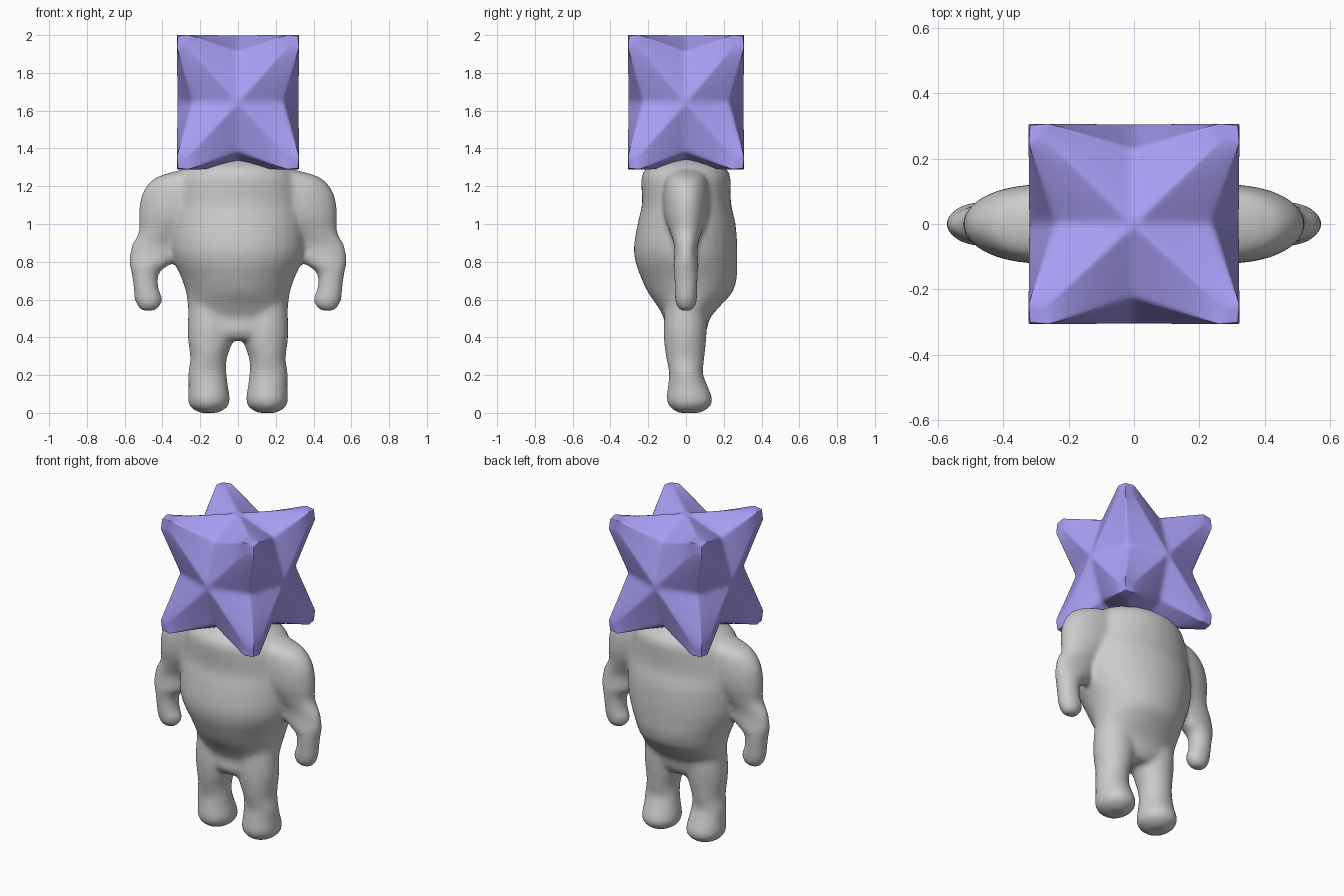
import bpy, bmesh
from math import cos, sin, tau
from itertools import product
from mathutils import Vector

if "Cube" in bpy.data.objects:
    bpy.data.objects.remove(bpy.data.objects["Cube"])


def spline(rows, steps=4):
    """Smoothly interpolate a list of sections (Catmull-Rom)."""
    rows = [Vector(r) for r in rows]
    out = []
    for i in range(len(rows) - 1):
        a, b, c, d = rows[max(i - 1, 0)], rows[i], rows[i + 1], rows[min(i + 2, len(rows) - 1)]
        for k in range(steps):
            t = k / steps
            out.append(b + .5 * t * (c - a + t * (2 * a - 5 * b + 4 * c - d
                                                  + t * (3 * b - 3 * c + d - a))))
    return out + [rows[-1]]


def loft(bm, sections, side=1, n=32):
    """Stack horizontal ellipses (z, cx, rx, cy, ry) into a closed form."""
    rings = []
    for z, cx, rx, cy, ry in spline(sections):
        rings.append([bm.verts.new((side * (cx + rx * cos(tau * i / n)),
                                    cy + ry * sin(tau * i / n), z)) for i in range(n)])
    faces = [bm.faces.new(rings[0]), bm.faces.new(rings[-1])]
    for a, b in zip(rings, rings[1:]):
        for i in range(n):
            j = (i + 1) % n
            faces.append(bm.faces.new((a[i], a[j], b[j], b[i])))
    bmesh.ops.recalc_face_normals(bm, faces=faces)


def make_object(name, bm):
    mesh = bpy.data.meshes.new(name)
    bm.to_mesh(mesh)
    bm.free()
    mesh.polygons.foreach_set("use_smooth", [True] * len(mesh.polygons))
    obj = bpy.data.objects.new(name, mesh)
    bpy.context.collection.objects.link(obj)
    return obj


def soften(obj, iterations):
    mod = obj.modifiers.new("Soften", 'SMOOTH')
    mod.factor = .5
    mod.iterations = iterations


# Body: torso, arms and legs fused into one soft skin
torso = [(1.355, 0, .07, 0, .05), (1.338, 0, .17, 0, .13), (1.305, 0, .26, 0, .2),
         (1.26, 0, .31, 0, .233), (1.2, 0, .33, 0, .236), (1.1, 0, .345, .003, .237),
         (1.0, 0, .356, .003, .26), (.88, 0, .356, -.002, .274), (.8, 0, .338, .002, .27),
         (.72, 0, .302, .015, .255), (.64, 0, .276, .022, .225), (.57, 0, .267, .015, .17),
         (.5, 0, .258, .005, .122), (.43, 0, .23, -.005, .113), (.385, 0, .12, -.005, .085)]
arm = [(1.29, .20, .09, 0, .06), (1.265, .23, .155, 0, .095), (1.23, .26, .2, 0, .112),
       (1.15, .29, .222, 0, .12), (1.05, .315, .21, 0, .116), (.96, .38, .145, 0, .086),
       (.89, .43, .133, 0, .063), (.83, .445, .13, 0, .063), (.785, .468, .108, 0, .067),
       (.74, .491, .073, 0, .064), (.66, .487, .067, 0, .061), (.61, .475, .075, 0, .06),
       (.57, .472, .064, 0, .052), (.54, .475, .038, 0, .03)]
leg = [(.6, .14, .12, .0, .11), (.47, .145, .122, -.003, .115), (.4, .145, .121, -.005, .113),
       (.34, .15, .109, -.005, .108), (.28, .157, .096, -.003, .1), (.21, .162, .102, .0, .09),
       (.14, .157, .105, .01, .106), (.07, .154, .112, .019, .123), (.03, .154, .097, .02, .105),
       (0, .154, .05, .018, .06)]
bm = bmesh.new()
loft(bm, torso)
for side in (-1, 1):
    loft(bm, arm, side)
    loft(bm, leg, side)
body = make_object("body", bm)
remesh = body.modifiers.new("Fuse", 'REMESH')
remesh.mode = 'VOXEL'
remesh.voxel_size = .013
remesh.use_smooth_shade = True
soften(body, 16)

# Head: eight-pointed star whose tips are cut flat by a box
half = Vector((.323, .307, .356))
centre = Vector((0, 0, 1.645))
bm = bmesh.new()


def point(v):
    return bm.verts.new(centre + Vector(v) * half)


for c in product((-1, 1), repeat=3):
    tip = point([.985 * s for s in c])
    edge = [point([.8 * s if i == k else s for i, s in enumerate(c)]) for k in range(3)]
    ridge = [point([s if i == k else .86 * s for i, s in enumerate(c)]) for k in range(3)]
    hub = [point([s if i == k else 0 for i, s in enumerate(c)]) for k in range(3)]
    valley = [point([0 if i == k else .75 * s for i, s in enumerate(c)]) for k in range(3)]
    for k in range(3):
        i, j = (k + 1) % 3, (k + 2) % 3
        bm.faces.new((tip, edge[i], ridge[k], edge[j]))
        bm.faces.new((ridge[i], hub[i], valley[k], edge[k]))
        bm.faces.new((ridge[j], hub[j], valley[k], edge[k]))
bmesh.ops.remove_doubles(bm, verts=bm.verts, dist=1e-4)
bmesh.ops.recalc_face_normals(bm, faces=bm.faces)
head = make_object("star_head", bm)
sub = head.modifiers.new("Divide", 'SUBSURF')
sub.subdivision_type = 'SIMPLE'
sub.levels = sub.render_levels = 4
soften(head, 5)
mat = bpy.data.materials.new("lilac")
mat.diffuse_color = (.40, .35, .92, 1)
mat.use_nodes = True
mat.node_tree.nodes["Principled BSDF"].inputs["Base Color"].default_value = mat.diffuse_color
head.data.materials.append(mat)
